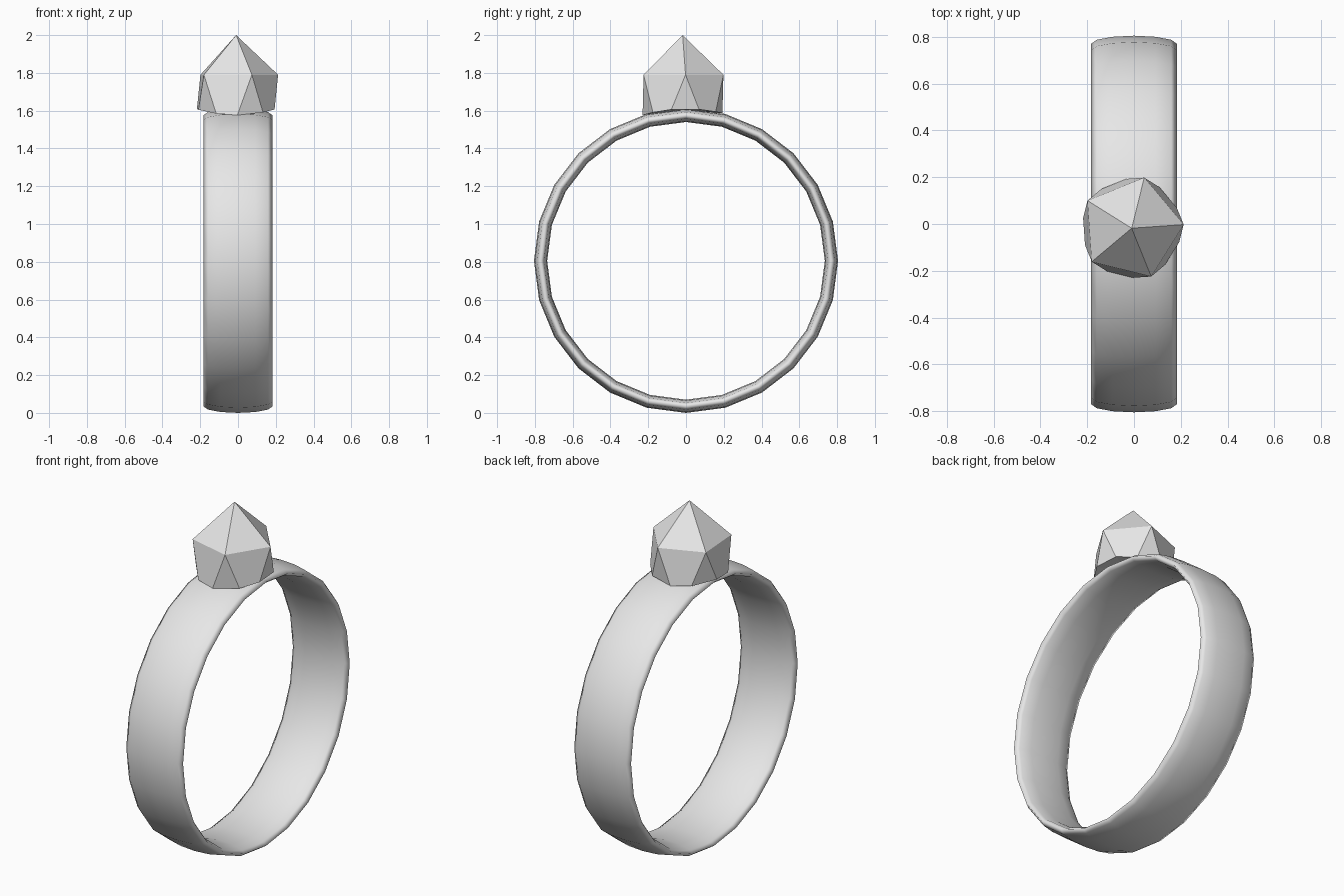
import bpy, bmesh
from math import radians, sqrt
from mathutils import Matrix

cube = bpy.data.objects.get("Cube")
if cube:
    bpy.data.objects.remove(cube, do_unlink=True)

RING_Z = 0.805

grey = bpy.data.materials.new("light_grey")
grey.use_nodes = True
colour = (0.8, 0.8, 0.8, 1)
grey.diffuse_color = colour
grey.node_tree.nodes["Principled BSDF"].inputs["Base Color"].default_value = colour

# Band: a thin torus stretched along its axis into a flat, rounded hoop
bpy.ops.mesh.primitive_torus_add(major_segments=24, minor_segments=12,
                                 major_radius=0.77, minor_radius=0.035)
band = bpy.context.object
band.name = band.data.name = "band"
band.data.transform(Matrix.Translation((0, 0, RING_Z))
                    @ Matrix.Rotation(radians(90), 4, "Y")
                    @ Matrix.Diagonal((1, 1, 5.25, 1)))
band.data.materials.append(grey)
band.data.shade_smooth()

# Gem: a tall icosahedron cut off just below its middle
bm = bmesh.new()
bmesh.ops.create_icosphere(bm, subdivisions=1, radius=1)
bm.transform(Matrix.Translation((-0.01, -0.018, 1.62))
             @ Matrix.Rotation(radians(4), 4, "Z")
             @ Matrix.Diagonal((0.249, 0.249, 0.38, 1)))
cut = bmesh.ops.bisect_plane(bm, geom=bm.verts[:] + bm.edges[:] + bm.faces[:],
                             plane_co=(0, 0, 1.6), plane_no=(0, 0, -1),
                             clear_outer=True)
rim = [g for g in cut["geom_cut"] if isinstance(g, bmesh.types.BMEdge)]
base = bmesh.ops.contextual_create(bm, geom=rim)["faces"]
# Underside follows the curve of the band
for v in base[0].verts:
    v.co.z = RING_Z + sqrt(0.805 ** 2 - v.co.y ** 2)
centre = bmesh.ops.poke(bm, faces=base)["verts"][0]
centre.co.z = 1.6
bmesh.ops.recalc_face_normals(bm, faces=bm.faces[:])
mesh = bpy.data.meshes.new("gem")
bm.to_mesh(mesh)
bm.free()
mesh.materials.append(grey)
gem = bpy.data.objects.new("gem", mesh)
bpy.context.collection.objects.link(gem)
